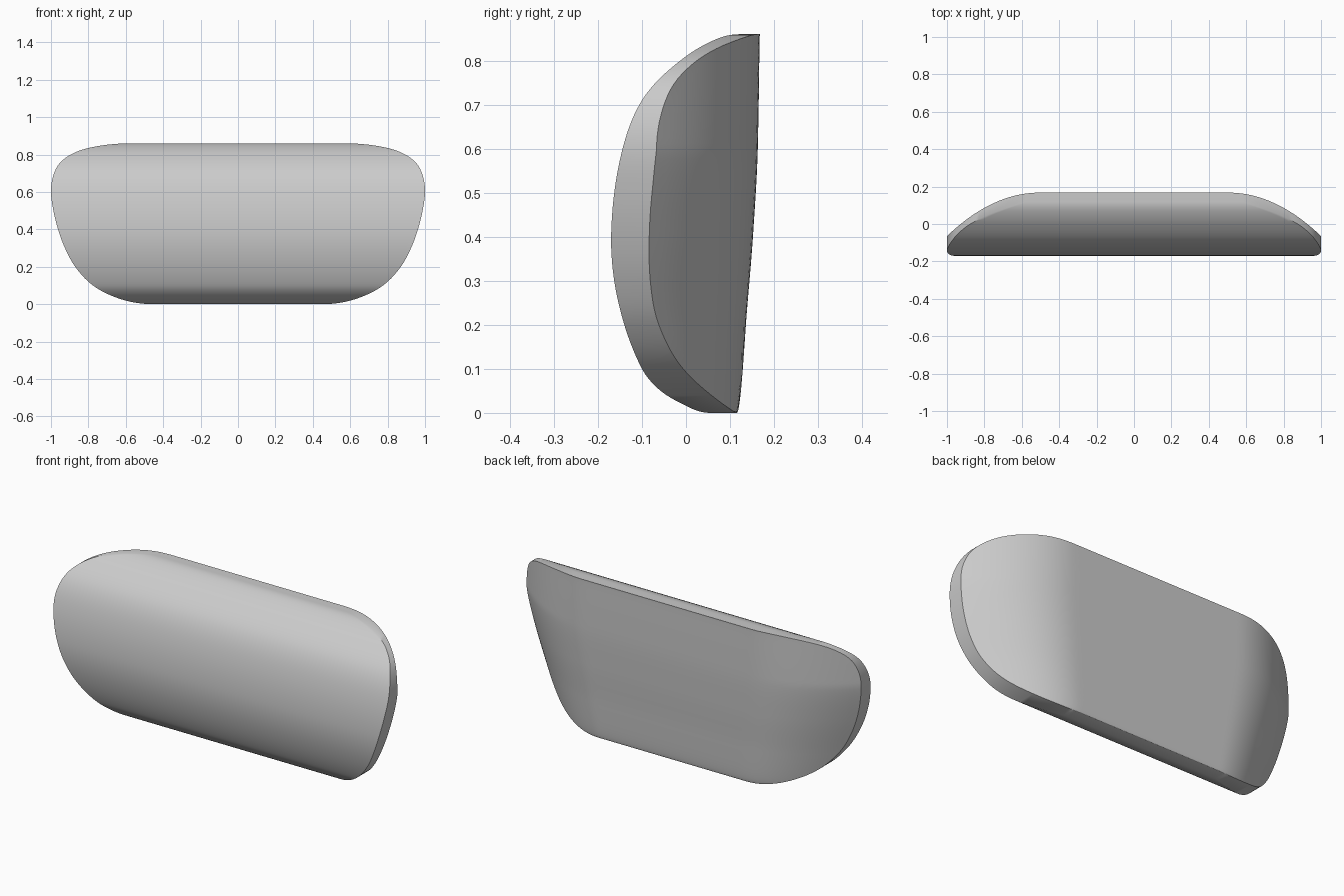
import bpy, bmesh, math

if "Cube" in bpy.data.objects:
    bpy.data.objects.remove(bpy.data.objects["Cube"], do_unlink=True)

HEIGHT = 0.86
ROWS, COLS = 72, 64


def angle(z):
    """Height as an angle, so samples gather near the top and bottom."""
    return math.acos(max(-1, min(1, 1 - 2 * z / HEIGHT)))


def smooth_curve(points):
    """Smooth interpolation of (height, value) points."""
    t = [angle(z) for z, _ in points]
    v = [p[1] for p in points]
    last = len(t) - 1
    slope = []
    for i in range(last + 1):
        a, b = max(i - 1, 0), min(i + 1, last)
        slope.append((v[b] - v[a]) / (t[b] - t[a]))

    def value(s):
        i = 0
        while i < last - 1 and s > t[i + 1]:
            i += 1
        d = t[i + 1] - t[i]
        k = (s - t[i]) / d
        h = k * k * (3 - 2 * k)
        return (v[i] * (1 - h) + v[i + 1] * h
                + d * k * (1 - k) * ((1 - k) * slope[i] - k * slope[i + 1]))
    return value


# Half width of the outline, front profile and centre line of the back
half_width = smooth_curve([(0, .45), (.03, .635), (.1, .775), (.2, .87), (.3, .925),
                           (.4, .962), (.5, .987), (.6, 1), (.68, .99), (.75, .957),
                           (.8, .895), (.83, .82), (.85, .72), (HEIGHT, .58)])
front_depth = smooth_curve([(0, .055), (.016, 0), (.052, -.06), (.1, -.1), (.257, -.155),
                            (.4, -.17), (.575, -.15), (.71, -.1), (.81, 0),
                            (.845, .06), (HEIGHT, .12)])
back_depth = smooth_curve([(0, .115), (.2, .136), (.4, .152), (.6, .163), (HEIGHT, .168)])


def back_sweep(x, z):
    """How far the ends of the back curve forward."""
    widen = 1 + .18 * max(0, 1 - z / .6) ** 1.25
    return .23 * max(0, (abs(x) * widen - .5) / .5) ** 2.05


# Cushion shell: a front and a back grid joined by a rim
bm = bmesh.new()
front, back = [], []
for r in range(ROWS + 1):
    s = math.pi * r / ROWS
    z = HEIGHT * (1 - math.cos(s)) / 2
    xs = [half_width(s) * (2 * c / COLS - 1) for c in range(COLS + 1)]
    y_front = front_depth(s)
    front.append([bm.verts.new((x, y_front, z)) for x in xs])
    back.append([bm.verts.new((x, max(back_depth(s) - back_sweep(x, z), y_front + .01), z))
                 for x in xs])

for r in range(ROWS):
    for c in range(COLS):
        for g in (front, back):
            bm.faces.new((g[r][c], g[r][c + 1], g[r + 1][c + 1], g[r + 1][c]))
    for c in (0, COLS):
        bm.faces.new((front[r][c], front[r + 1][c], back[r + 1][c], back[r][c]))
for c in range(COLS):
    for r in (0, ROWS):
        bm.faces.new((front[r][c], front[r][c + 1], back[r][c + 1], back[r][c]))
bmesh.ops.recalc_face_normals(bm, faces=bm.faces)

mesh = bpy.data.meshes.new("cushion")
bm.to_mesh(mesh)
bm.free()
cushion = bpy.data.objects.new("cushion", mesh)
bpy.context.collection.objects.link(cushion)

# Plain grey covering
grey = bpy.data.materials.new("light_grey")
grey.use_nodes = True
colour = (.6, .6, .6, 1)
grey.diffuse_color = colour
grey.node_tree.nodes["Principled BSDF"].inputs["Base Color"].default_value = colour
mesh.materials.append(grey)

bpy.ops.object.select_all(action="DESELECT")
cushion.select_set(True)
bpy.context.view_layer.objects.active = cushion
bpy.ops.object.shade_smooth_by_angle(angle=math.radians(35))
